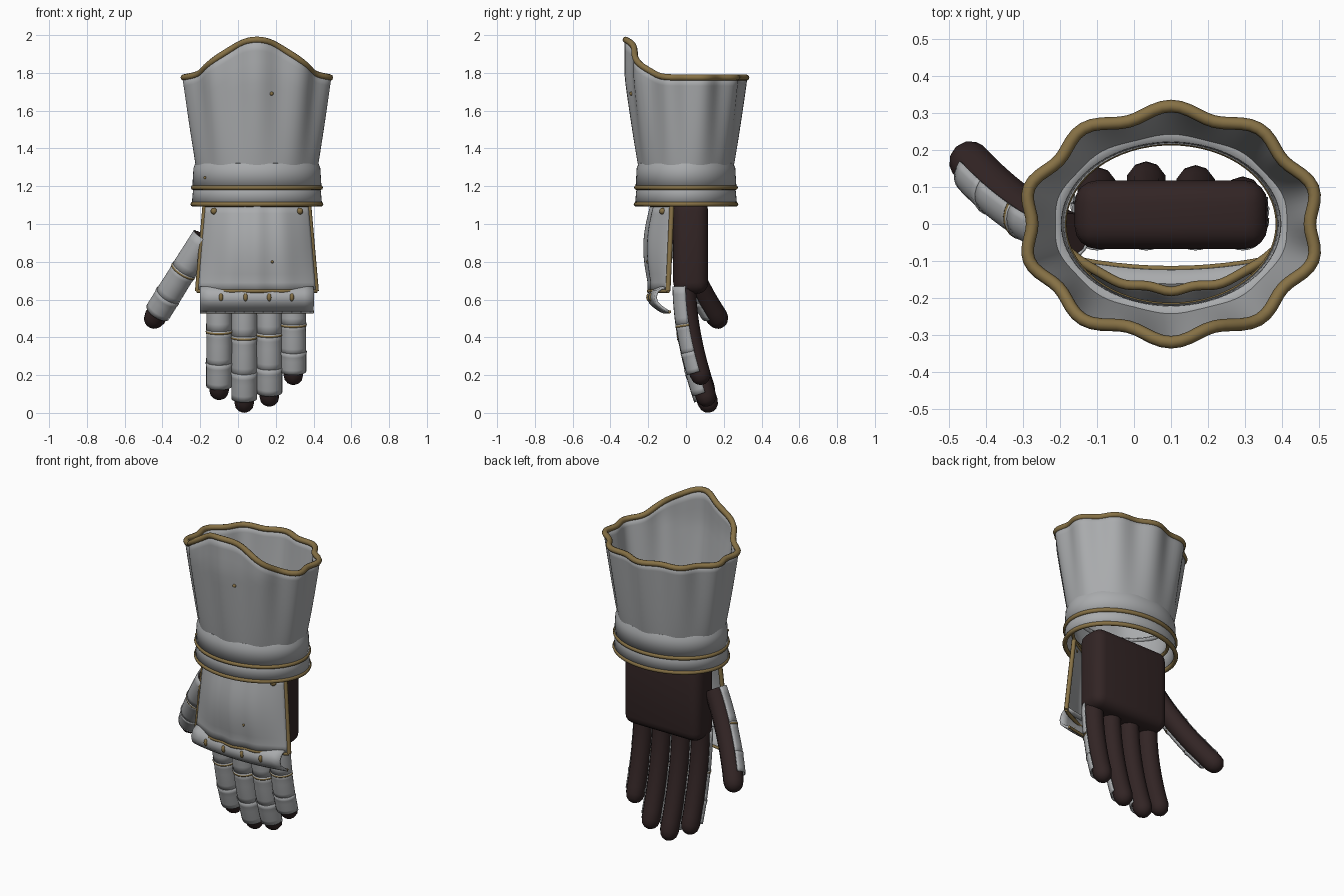
import bpy, bmesh
from math import sin, cos, pi, radians
from mathutils import Vector

if "Cube" in bpy.data.objects:
    bpy.data.objects.remove(bpy.data.objects["Cube"])


def material(name, rgb):
    m = bpy.data.materials.new(name)
    m.diffuse_color = (*rgb, 1)
    m.use_nodes = True
    m.node_tree.nodes["Principled BSDF"].inputs["Base Color"].default_value = m.diffuse_color
    return m


STEEL = material("steel_grey", (0.40, 0.41, 0.42))
BRASS = material("aged_brass", (0.24, 0.165, 0.06))
LEATHER = material("dark_leather", (0.032, 0.018, 0.018))
CX = 0.10  # centre line of hand and cuff


def finish(name, bm, mat, thick=0, angle=40, offset=0):
    bmesh.ops.recalc_face_normals(bm, faces=bm.faces)
    me = bpy.data.meshes.new(name)
    bm.to_mesh(me)
    bm.free()
    me.materials.append(mat)
    ob = bpy.data.objects.new(name, me)
    bpy.context.collection.objects.link(ob)
    if thick:
        mod = ob.modifiers.new("thickness", 'SOLIDIFY')
        mod.thickness, mod.offset = thick, offset
    bpy.ops.object.select_all(action='DESELECT')
    ob.select_set(True)
    bpy.context.view_layer.objects.active = ob
    bpy.ops.object.shade_smooth_by_angle(angle=radians(angle))
    return ob


def grid(name, rows, mat, wrap=False, loop=False, caps=False, **kw):
    """Skin a list of point rows; wrap closes each row, loop joins last row to first."""
    bm = bmesh.new()
    vs = [[bm.verts.new(p) for p in r] for r in rows]
    n, m = len(vs), len(vs[0])
    for i in range(n if loop else n - 1):
        a, b = vs[i], vs[(i + 1) % n]
        for j in range(m if wrap else m - 1):
            k = (j + 1) % m
            bm.faces.new((a[j], a[k], b[k], b[j]))
    if caps:
        bm.faces.new(vs[0])
        bm.faces.new(vs[-1])
    return finish(name, bm, mat, **kw)


def ring(p, t, r, ref, a0, a1, n, full):
    u = (ref - t * ref.dot(t)).normalized()
    v = t.cross(u)
    steps = n if full else n - 1
    return [p + r * (u * cos(a0 + (a1 - a0) * i / steps) + v * sin(a0 + (a1 - a0) * i / steps))
            for i in range(n)]


def tube(name, pts, r, ref, mat=BRASS, closed=False, sides=8):
    pts, ref, n = [Vector(p) for p in pts], Vector(ref), len(pts)
    rows = []
    for i, p in enumerate(pts):
        a = pts[i - 1] if closed or i else p
        b = pts[(i + 1) % n] if closed or i < n - 1 else p
        rows.append(ring(p, (b - a).normalized(), r, ref, 0, 2 * pi, sides, True))
    return grid(name, rows, mat, wrap=True, loop=closed, caps=not closed, angle=60)


def stud(name, loc, r, sz=1):
    bm = bmesh.new()
    bmesh.ops.create_uvsphere(bm, u_segments=10, v_segments=6, radius=r)
    bmesh.ops.scale(bm, vec=(1, 1, sz), verts=bm.verts)
    bmesh.ops.translate(bm, vec=loc, verts=bm.verts)
    finish(name, bm, BRASS, angle=60)


def oval(a, b, z, n=64):
    return [Vector((CX + a * sin(2 * pi * i / n), -b * cos(2 * pi * i / n), z)) for i in range(n)]


# Flared, fluted cuff with a raised front point
def cuff_point(phi, v):
    top = 1.775 + 0.2 * max(cos(phi), 0) ** 4
    z = 1.17 + v * (top - 1.17)
    s = min(max((z - 1.2) / 0.58, 0), 1)
    f = 0.014 * s * cos(10 * phi)
    return Vector((CX + (0.292 + 0.097 * s ** 0.75 + f) * sin(phi),
                   -(0.222 + 0.083 * s ** 0.8 + f) * cos(phi), z))


N = 100
rows = [[cuff_point(2 * pi * i / N, v / 14) for i in range(N)] for v in range(15)]
grid("cuff", rows, STEEL, wrap=True, thick=0.014)
tube("cuff_top_trim", rows[-1], 0.017, (0, 0, 1), closed=True)
tube("cuff_inner_trim", oval(0.292, 0.222, 1.17), 0.010, (0, 0, 1), closed=True)

# Two overlapping wrist bands with brass edges
for name, prof in (("wrist_band_upper", [(.296, 1.322), (.322, 1.317), (.33, 1.295), (.336, 1.195)]),
                   ("wrist_band_lower", [(.318, 1.21), (.332, 1.18), (.339, 1.105)])):
    grid(name, [oval(a, a - 0.075, z) for a, z in prof], STEEL, wrap=True, thick=0.012)
tube("wrist_trim_upper", oval(0.337, 0.262, 1.193), 0.013, (0, 0, 1), closed=True)
tube("wrist_trim_lower", oval(0.339, 0.264, 1.105), 0.013, (0, 0, 1), closed=True)

# Leather palm block
bm = bmesh.new()
bmesh.ops.create_cube(bm, size=1)
bmesh.ops.scale(bm, vec=(0.52, 0.185, 0.5), verts=bm.verts)
bmesh.ops.translate(bm, vec=(CX, 0.025, 0.88), verts=bm.verts)
bmesh.ops.bevel(bm, geom=bm.edges[:], offset=0.06, segments=4, profile=0.5, affect='EDGES')
finish("palm", bm, LEATHER, angle=50)


# Ridged plate on the back of the hand, brass on all edges
def plate_point(u, v):
    w = 0.275 + 0.04 * v
    depth = 0.1 + 0.03 * sin(pi * min(v * 1.1, 1)) - 0.005 * v
    y = -0.075 - 0.02 * v - depth * (1 - abs(u) ** 2.4)
    y -= 0.007 * cos(u * 4 * pi) * (1 - abs(u))
    return Vector((CX + u * w, y, 1.1 - 0.455 * v))


rows = [[plate_point(i / 16 - 1, v / 10) for i in range(33)] for v in range(11)]
grid("hand_plate", rows, STEEL, thick=0.014)
tube("hand_plate_top_trim", rows[0], 0.013, (0, 0, 1))
tube("hand_plate_bottom_trim", rows[-1], 0.011, (0, 0, 1))
for k, side in ((0, "left"), (-1, "right")):
    tube("hand_plate_trim_" + side, [r[k] for r in rows], 0.013, (0, -1, 0))
for i, u in enumerate((-0.82, 0.82)):
    stud("hand_plate_rivet_%d" % i, plate_point(u, 0.07) + Vector((0, -0.008, 0)), 0.018)
stud("hand_plate_pin", plate_point(0.27, 0.66) + Vector((0, -0.006, 0)), 0.008)
stud("cuff_pin", cuff_point(0.21, 0.66) + Vector((0, -0.006, 0)), 0.011)
stud("band_pin", (-0.175, -0.155, 1.245), 0.008)


# Rolled knuckle guard with four studs
def knuckle(x, y, z):
    return Vector((x, y + 0.035 * ((x - CX) / 0.3) ** 2, z))


prof = [(-.125, .655), (-.16, .662), (-.185, .645), (-.197, .615), (-.19, .585),
        (-.17, .565), (-.15, .55), (-.125, .535)]
rows = [[knuckle(CX - 0.3 + 0.05 * i, y, z) for i in range(13)] for y, z in prof]
grid("knuckle_guard", rows, STEEL, thick=0.014)
tube("knuckle_guard_trim", [p + Vector((0, 0.004, 0)) for p in rows[-1]], 0.008, (0, 0, 1))
for i, x in enumerate((-0.09, 0.04, 0.165, 0.285)):
    stud("knuckle_stud_%d" % i, knuckle(x, -0.2, 0.612), 0.012, 1.8)


# Leather digit with half-round steel lames over its front
def digit(name, path, r, front, cuts):
    front = Vector(front).normalized()

    def tan(s):
        return (path(s + 0.01) - path(s - 0.01)).normalized()

    rows = [ring(path(i / 12), tan(i / 12), r * (1.0 - 0.06 * i / 12), front, 0, 2 * pi, 10, True)
            for i in range(13)]
    for a in (30, 55, 78):
        a = radians(a)
        rows.append(ring(path(1) + tan(1) * r * sin(a), tan(1), r * 0.94 * cos(a),
                         front, 0, 2 * pi, 10, True))
    grid(name, rows, LEATHER, wrap=True, caps=True, angle=60)
    half = radians(92)
    for k in range(3):
        s0, s1 = cuts[k] - (0.02 if k else 0), cuts[k + 1]
        ra, rb = r + 0.005 + 0.002 * (k == 2), r + 0.007
        lame = []
        for i in range(6):
            s = s0 + (s1 - s0) * i / 5
            bulge = 0.004 if k and i == 0 else 0
            lame.append(ring(path(s), tan(s), ra + (rb - ra) * i / 5 + bulge,
                             front, -half, half, 13, False))
        grid("%s_lame_%d" % (name, k + 1), lame, STEEL, thick=0.007)
        if k == 0:
            tube(name + "_trim", lame[-1], 0.007, tan(s1))


for name, x, tip_z, tip_y in (("index_finger", -0.10, 0.125, 0.105), ("middle_finger", 0.033, 0.058, 0.12),
                              ("ring_finger", 0.166, 0.09, 0.11), ("little_finger", 0.293, 0.205, 0.08)):
    def path(s, x=x, tip_z=tip_z, tip_y=tip_y):
        return Vector((x, -0.005 + tip_y * max(s, 0) ** 1.8, 0.68 + (tip_z - 0.68) * s))
    digit(name, path, 0.058, (0, -1, 0), (0.02, 0.45, 0.76, 0.97))


# Thumb, angled out and towards the palm side
def thumb_path(s):
    return Vector((-0.175 - 0.265 * s, -0.03 + 0.1 * s + 0.095 * max(s, 0) ** 2, 0.93 - 0.425 * s))


digit("thumb", thumb_path, 0.062, (-0.45, -1, 0), (0.0, 0.42, 0.74, 0.93))
